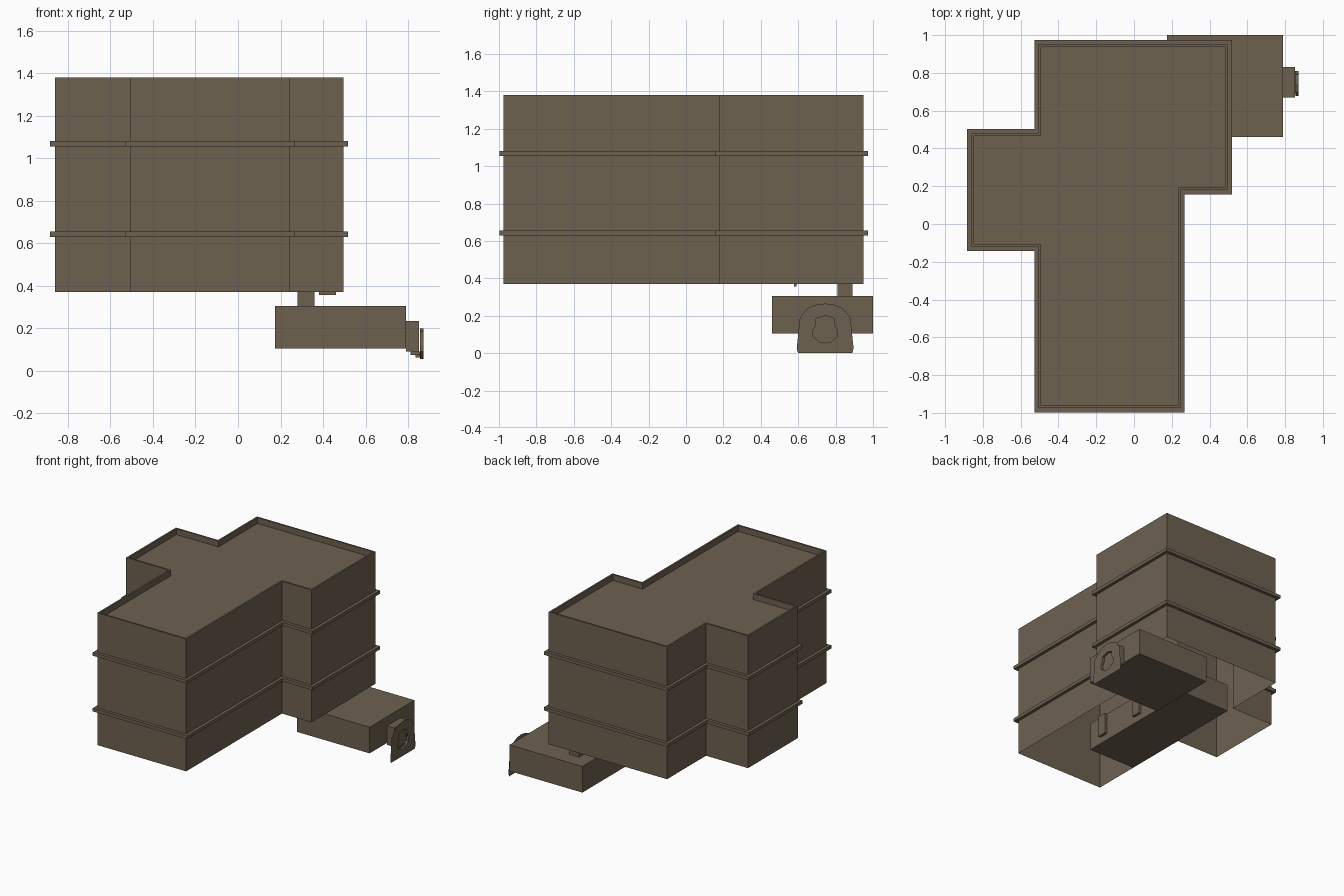
import bpy, bmesh, math

if "Cube" in bpy.data.objects:
    bpy.data.objects.remove(bpy.data.objects["Cube"])

stone = bpy.data.materials.new("brown stone")
stone.diffuse_color = (0.155, 0.119, 0.081, 1)
stone.use_nodes = True
stone.node_tree.nodes["Principled BSDF"].inputs["Base Color"].default_value = stone.diffuse_color

# Building footprint, counter-clockwise
PLAN = [(-0.505, -0.975), (0.245, -0.975), (0.245, 0.18), (0.495, 0.18), (0.495, 0.95),
        (-0.505, 0.95), (-0.505, 0.48), (-0.86, 0.48), (-0.86, -0.12), (-0.505, -0.12)]


def finish(bm, name, fix=False):
    if fix:
        bmesh.ops.recalc_face_normals(bm, faces=bm.faces)
    me = bpy.data.meshes.new(name)
    bm.to_mesh(me)
    bm.free()
    me.materials.append(stone)
    ob = bpy.data.objects.new(name, me)
    bpy.context.collection.objects.link(ob)
    return ob


def box(name, x0, x1, y0, y1, z0, z1):
    bm = bmesh.new()
    bmesh.ops.create_cube(bm, size=1)
    for v in bm.verts:
        v.co = (x1 if v.co.x > 0 else x0, y1 if v.co.y > 0 else y0, z1 if v.co.z > 0 else z0)
    return finish(bm, name)


def offset(pts, d):
    """Grow a right-angled counter-clockwise outline by d."""
    out = []
    for i, (x, y) in enumerate(pts):
        nx = ny = 0
        for a, b in ((pts[i - 1], pts[i]), (pts[i], pts[(i + 1) % len(pts)])):
            l = math.hypot(b[0] - a[0], b[1] - a[1])
            nx += (b[1] - a[1]) / l
            ny -= (b[0] - a[0]) / l
        out.append((x + nx * d, y + ny * d))
    return out


def loft(name, rings, cap_end=False, closed=False):
    """Skin matching loops of 3D points."""
    bm = bmesh.new()
    loops = [[bm.verts.new(p) for p in r] for r in rings]
    pairs = list(zip(loops, loops[1:])) + ([(loops[-1], loops[0])] if closed else [])
    for a, b in pairs:
        for i in range(len(a)):
            j = (i + 1) % len(a)
            bm.faces.new((a[i], a[j], b[j], b[i]))
    if cap_end:
        bm.faces.new(loops[-1])
    return finish(bm, name, closed or cap_end)


def ring(d, z):
    return [(x, y, z) for x, y in offset(PLAN, d)]


# Walls, open below, with parapet and sunken roof
loft("building_shell", [ring(0, 0.37), ring(0, 1.38), ring(-0.013, 1.38), ring(-0.013, 1.335)], True)

# Two string courses around the walls
for i, z in enumerate((0.63, 1.055)):
    loft(f"string_course_{i}", [ring(0, z), ring(0.023, z), ring(0.023, z + 0.025), ring(0, z + 0.025)],
         closed=True)

# Lower entrance block and its connecting post
box("entrance_block", 0.175, 0.79, 0.46, 1.0, 0.105, 0.305)
box("connecting_post", 0.28, 0.36, 0.81, 0.89, 0.305, 0.375)
box("small_hanger", 0.38, 0.46, 0.578, 0.59, 0.357, 0.40)

# Block inside the open base, with two small posts on its face
box("inner_block", -0.5, -0.11, -0.61, 0.43, 0.37, 0.58)
for i, y in enumerate((-0.46, -0.09)):
    box(f"inner_post_{i}", -0.11, -0.09, y - 0.035, y + 0.035, 0.42, 0.58)

# Entrance tunnel and bottom steps
box("entrance_tunnel", 0.79, 0.852, 0.67, 0.83, 0.09, 0.235)
box("step_upper", 0.81, 0.855, 0.69, 0.81, 0.075, 0.09)
box("step_lower", 0.835, 0.86, 0.71, 0.79, 0.062, 0.075)

# Flat arched front plate around a bell-shaped opening
CY = 0.744
half_plate = [(0.145, 0.0), (0.152, 0.025), (0.135, 0.19), (0.095, 0.24), (0.045, 0.26)]
half_bell = [(0.03, 0.06), (0.065, 0.09), (0.066, 0.12), (0.05, 0.15), (0.048, 0.185)]


def mirrored(half, top, bottom, x):
    right = [(x, CY + a, z) for a, z in half]
    left = [(x, CY - a, z) for a, z in reversed(half)]
    return [(x, CY, bottom)] + right + [(x, CY, top)] + left


bell_front = mirrored(half_bell, 0.2, 0.055, 0.872)
bell_back = mirrored(half_bell, 0.2, 0.055, 0.855)
loft("arched_plate", [mirrored(half_plate, 0.265, 0.0, 0.872), bell_front])
loft("bell_opening", [bell_front, bell_back], True)
